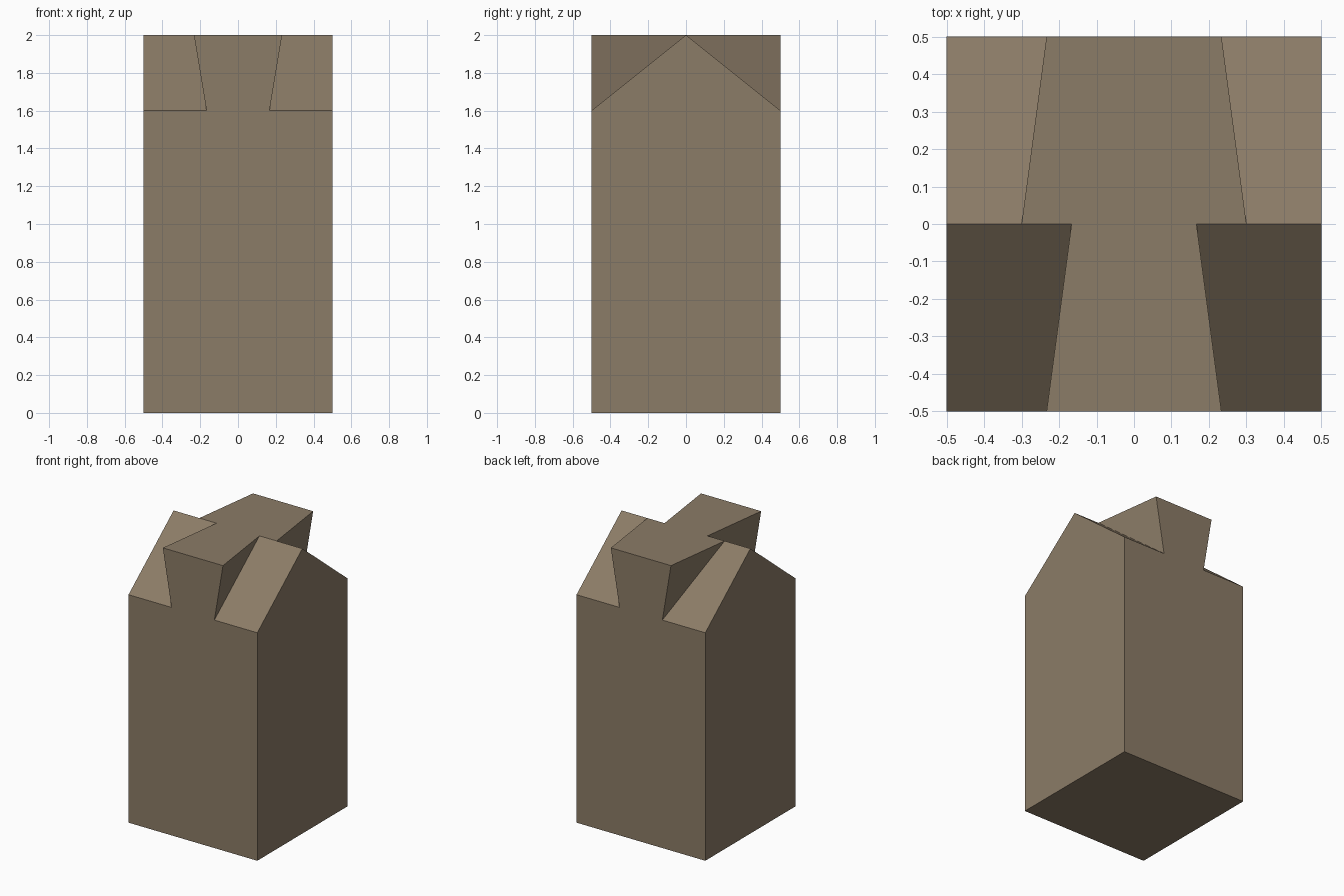
import bpy, bmesh

if "Cube" in bpy.data.objects:
    bpy.data.objects.remove(bpy.data.objects["Cube"])

# Key sizes: half width, eave and top heights, tail half-widths (root, top, ridge)
H, EAVE, TOP = 0.5, 1.6, 2.0
ROOT, WIDE, RIDGE = 1 / 6, 7 / 30, 0.30

wood = bpy.data.materials.new("brown wood")
wood.diffuse_color = (0.26, 0.20, 0.135, 1)
wood.use_nodes = True
wood.node_tree.nodes["Principled BSDF"].inputs["Base Color"].default_value = wood.diffuse_color

bm = bmesh.new()
cache = {}


def v(x, y, z):
    key = (round(x, 5), round(y, 5), round(z, 5))
    if key not in cache:
        cache[key] = bm.verts.new(key)
    return cache[key]


def face(points):
    bm.faces.new([v(*p) for p in points])


def mirrored(points):
    """Close a right-hand outline with its mirror image across x = 0."""
    return points + [(-x, y, z) for x, y, z in reversed(points)]


# Front and back walls, each rising into a dovetail
for y in (-H, H):
    face(mirrored([(H, y, 0), (H, y, EAVE), (ROOT, y, EAVE), (WIDE, y, TOP)]))

# Base and the flat top of the tail, stepped at the ridge line
face(mirrored([(H, -H, 0), (H, H, 0)]))
face(mirrored([(WIDE, -H, TOP), (ROOT, 0, TOP), (RIDGE, 0, TOP), (WIDE, H, TOP)]))

for s in (-1, 1):
    # Gabled side wall
    face([(s * H, -H, 0), (s * H, H, 0), (s * H, H, EAVE), (s * H, 0, TOP), (s * H, -H, EAVE)])
    # Front and back sloping shoulders
    face([(s * ROOT, -H, EAVE), (s * H, -H, EAVE), (s * H, 0, TOP),
          (s * RIDGE, 0, TOP), (s * ROOT, 0, TOP)])
    face([(s * ROOT, H, EAVE), (s * H, H, EAVE), (s * H, 0, TOP), (s * RIDGE, 0, TOP)])
    # Undercut tail flanks
    face([(s * ROOT, -H, EAVE), (s * WIDE, -H, TOP), (s * ROOT, 0, TOP)])
    face([(s * ROOT, H, EAVE), (s * WIDE, H, TOP), (s * RIDGE, 0, TOP)])

bmesh.ops.recalc_face_normals(bm, faces=bm.faces)
mesh = bpy.data.meshes.new("dovetail_post")
bm.to_mesh(mesh)
bm.free()
mesh.materials.append(wood)
post = bpy.data.objects.new("dovetail_post", mesh)
bpy.context.collection.objects.link(post)
